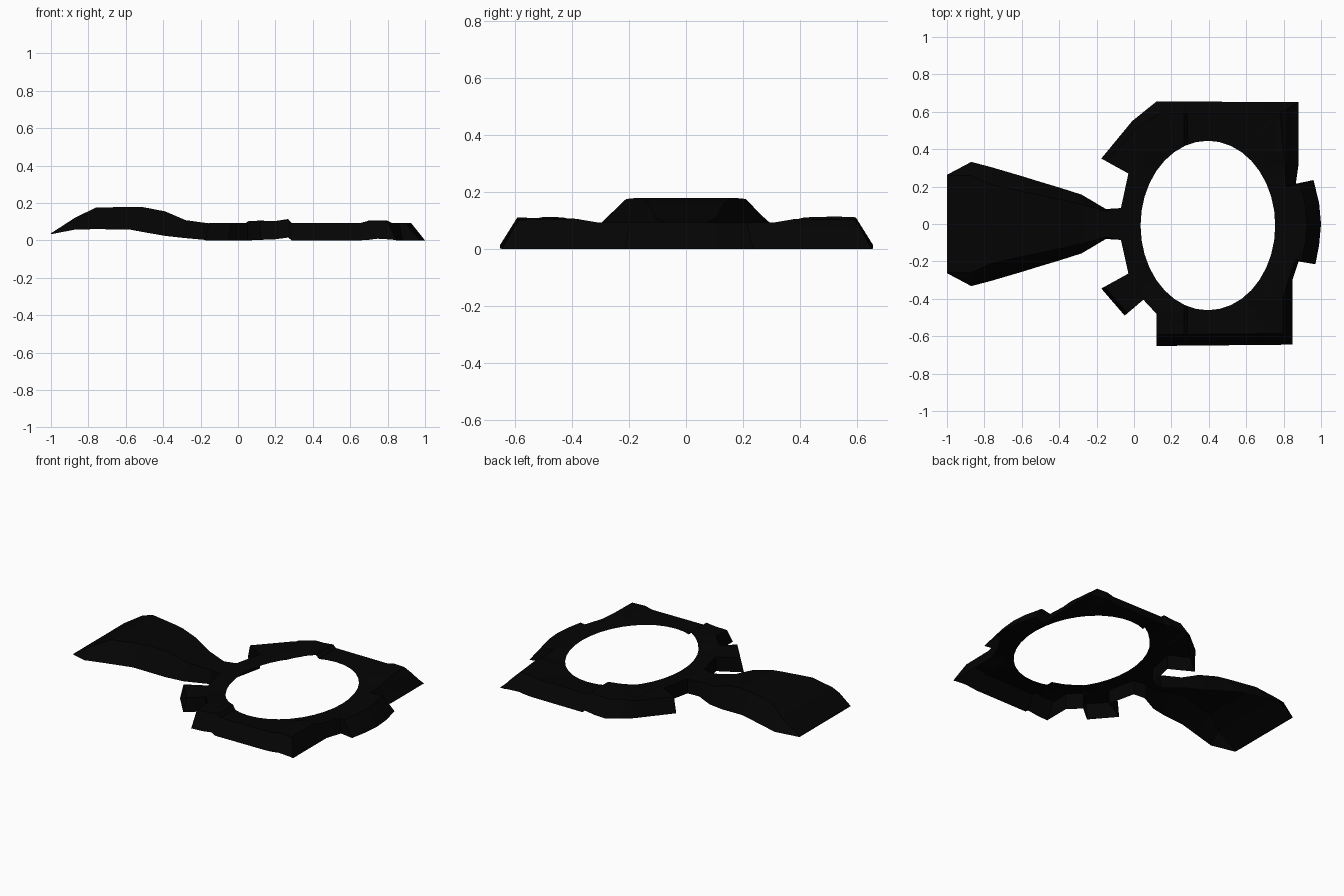
import bpy, bmesh, math
from mathutils import Vector

if "Cube" in bpy.data.objects:
    bpy.data.objects.remove(bpy.data.objects["Cube"])

H = 0.093  # shell height
black = bpy.data.materials.new("black")
black.diffuse_color = (0.0012, 0.0012, 0.0012, 1)
black.use_nodes = True
black.node_tree.nodes["Principled BSDF"].inputs["Base Color"].default_value = black.diffuse_color


def finish(bm, name):
    bmesh.ops.recalc_face_normals(bm, faces=bm.faces[:])
    # open shells: make sure the top faces point up
    if sum(f.normal.z * f.calc_area() for f in bm.faces) < 0:
        bmesh.ops.reverse_faces(bm, faces=bm.faces[:])
    me = bpy.data.meshes.new(name)
    bm.to_mesh(me)
    bm.free()
    me.materials.append(black)
    ob = bpy.data.objects.new(name, me)
    bpy.context.collection.objects.link(ob)
    return ob


# Ring plate outline, clockwise: x, y, inward slope of the edge that follows
outline = [
    (-0.07, 0.085, 0), (-0.03, 0.27, 0), (-0.175, 0.35, 0.03), (-0.01, 0.55, 0.06),
    (0.12, 0.655, 0.06), (0.88, 0.652, 0.10), (0.88, 0.32, 0.05), (0.865, 0.215, 0.005),
    (0.96, 0.235, 0.075), (0.99, 0.11, 0.075), (1.0, 0.0, 0.075), (0.99, -0.11, 0.075),
    (0.97, -0.215, 0.005), (0.88, -0.2, 0.02), (0.847, -0.3, 0.05), (0.847, -0.645, 0.06),
    (0.12, -0.652, 0.0), (0.12, -0.48, 0), (0.05, -0.405, 0), (-0.05, -0.49, 0.02),
    (-0.175, -0.345, 0), (-0.03, -0.265, 0), (-0.07, -0.085, 0)]
pts = [Vector(p[:2]) for p in outline]
N = len(pts)


def edge_normal(i):
    d = (pts[(i + 1) % N] - pts[i]).normalized()
    return Vector((d.y, -d.x))


def inset_point(i):
    n1, n2 = edge_normal(i - 1), edge_normal(i)
    d1, d2 = outline[i - 1][2], outline[i][2]
    det = n1.x * n2.y - n1.y * n2.x
    if abs(det) < 0.3:
        return pts[i] + (n1 * d1 + n2 * d2) / 2
    return pts[i] + Vector(((d1 * n2.y - d2 * n1.y) / det, (n1.x * d2 - n2.x * d1) / det))


# Sloped outer walls, left open where the paddle neck joins
bm = bmesh.new()
low = [bm.verts.new((p.x, p.y, 0)) for p in pts]
high = [bm.verts.new((*inset_point(i), H)) for i in range(N)]
for i in range(N - 1):
    bm.faces.new((low[i], low[i + 1], high[i + 1], high[i]))

# Top sheet with the oval hole, open underneath
SEG = 36
rim = [bm.verts.new((0.395 + 0.36 * math.cos(t), -0.008 + 0.453 * math.sin(t), H - 0.006))
       for t in (2 * math.pi * i / SEG for i in range(SEG))]
edges = []
for loop in (high, rim):
    for i in range(len(loop)):
        pair = (loop[i], loop[i - 1])
        edges.append(bm.edges.get(pair) or bm.edges.new(pair))
bmesh.ops.triangle_fill(bm, use_beauty=True, edges=edges)

# Shallow steps across the plate: x, lower edge lift, top lift
steps = [(-0.3, 0, 0), (0.04, 0, 0), (0.06, 0, 0.011), (0.2, 0.008, 0.014),
         (0.268, 0.02, 0.024), (0.287, 0, 0), (0.655, 0, 0), (0.7, 0.004, 0.016),
         (0.745, 0.012, 0.014), (0.82, 0.006, 0.011), (0.85, 0, 0), (1.1, 0, 0)]
cuts = [((s[0], 0, 0), (1, 0, 0)) for s in steps[1:-1]]
cuts += [((0, y, 0), (0, 1, 0)) for y in (-0.38, -0.31, 0.31, 0.38)]
for co, no in cuts:
    bmesh.ops.bisect_plane(bm, geom=bm.verts[:] + bm.edges[:] + bm.faces[:],
                           plane_co=co, plane_no=no)
for v in bm.verts:
    ay = abs(v.co.y)
    fade = min(1, max(0, (ay - 0.31) / 0.07)) * (0.75 if ay > 0.52 else 1)
    for a, b in zip(steps, steps[1:]):
        if a[0] <= v.co.x < b[0]:
            t = (v.co.x - a[0]) / (b[0] - a[0])
            k = min(1, v.co.z / H)
            v.co.z += fade * ((1 - k) * (a[1] + t * (b[1] - a[1]))
                              + k * (a[2] + t * (b[2] - a[2])))
            break
finish(bm, "ring_plate")

# Arched paddle shell: x, lower edge z, top z, half width below, half width on top
stations = [(-1.0, 0.033, 0.038, 0.263, 0.26), (-0.87, 0.058, 0.122, 0.332, 0.26),
            (-0.76, 0.06, 0.175, 0.303, 0.21), (-0.58, 0.058, 0.179, 0.25, 0.17),
            (-0.51, 0.045, 0.178, 0.228, 0.155), (-0.39, 0.024, 0.155, 0.192, 0.13),
            (-0.28, 0.012, 0.108, 0.157, 0.105), (-0.15, 0, 0.09, 0.08, 0.07),
            (-0.07, 0, H, 0.085, 0.085)]
bm = bmesh.new()
rows = [[bm.verts.new(c) for c in ((x, -wb, zb), (x, -wt, zt), (x, wt, zt), (x, wb, zb))]
        for x, zb, zt, wb, wt in stations]
for a, b in zip(rows, rows[1:]):
    for i in range(3):
        bm.faces.new((a[i], a[i + 1], b[i + 1], b[i]))
bm.faces.new(rows[0])
finish(bm, "paddle")
